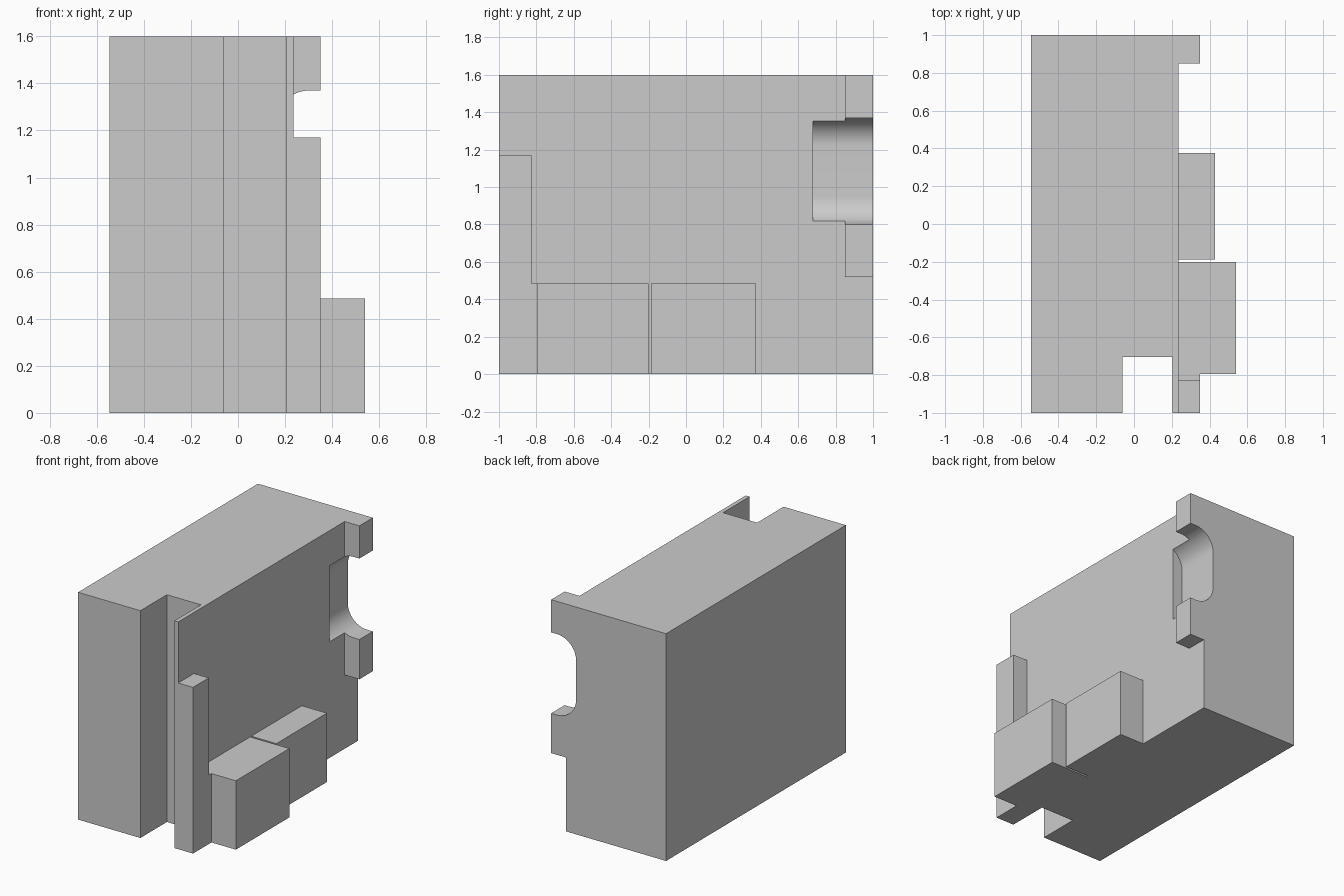
import bpy, bmesh, math

if "Cube" in bpy.data.objects:
    bpy.data.objects.remove(bpy.data.objects["Cube"])

grey = bpy.data.materials.new("light_grey")
grey.diffuse_color = (0.6, 0.6, 0.6, 1)
grey.use_nodes = True
grey.node_tree.nodes["Principled BSDF"].inputs["Base Color"].default_value = grey.diffuse_color


def prism(name, outline, axis, start, end):
    """Extrude a closed outline along z (xy outline) or y (xz outline)."""
    place = (lambda a, b: (a, b, start)) if axis == "z" else (lambda a, b: (a, start, b))
    step = (0, 0, end - start) if axis == "z" else (0, end - start, 0)
    bm = bmesh.new()
    face = bm.faces.new([bm.verts.new(place(a, b)) for a, b in outline])
    ext = bmesh.ops.extrude_face_region(bm, geom=[face])
    bmesh.ops.translate(bm, vec=step, verts=[g for g in ext["geom"] if isinstance(g, bmesh.types.BMVert)])
    bmesh.ops.recalc_face_normals(bm, faces=bm.faces[:])
    mesh = bpy.data.meshes.new(name)
    bm.to_mesh(mesh)
    bm.free()
    mesh.materials.append(grey)
    ob = bpy.data.objects.new(name, mesh)
    bpy.context.collection.objects.link(ob)
    return ob


def box(name, x, y, z):
    return prism(name, [(x[0], y[0]), (x[1], y[0]), (x[1], y[1]), (x[0], y[1])], "z", *z)


def combine(target, tool, operation):
    mod = target.modifiers.new(tool.name, "BOOLEAN")
    mod.operation, mod.object, mod.solver = operation, tool, "EXACT"
    bpy.context.view_layer.objects.active = target
    bpy.ops.object.modifier_apply(modifier=mod.name)
    bpy.data.objects.remove(tool)


# Main block with the full-height front slot
housing = prism("housing", [(-.545, -1), (-.06, -1), (-.06, -.705), (.205, -.705), (.205, -1),
                            (.235, -1), (.235, 1), (-.545, 1)], "z", 0, 1.6)

# Raised parts on the right face: tall front strip with low step, two low blocks, rear rail
for name, x, y, z in [
    ("front_strip", (.22, .35), (-1, -.825), (0, 1.17)),
    ("strip_step", (.22, .35), (-.825, -.795), (0, .485)),
    ("large_block", (.22, .54), (-.795, -.2), (0, .485)),
    ("small_block", (.22, .43), (-.187, .375), (0, .485)),
    ("rear_rail", (.22, .35), (.85, 1), (.52, 1.6)),
]:
    combine(housing, box(name, x, y, z), "UNION")

# Rounded recess through the rear rail into the block
r, left, low, high, n = .15, .155, .80, 1.37, 16
arc = [(left + r - r * math.sin(t), high - r + r * math.cos(t))
       for t in (i * math.pi / 2 / n for i in range(n + 1))]
lower = [(x, low + high - z) for x, z in reversed(arc)]
recess = prism("recess_cutter", [(.5, high)] + arc + lower + [(.5, low)], "y", .68, 1.1)
combine(housing, recess, "DIFFERENCE")

# Smooth the recess curve, keep all corners sharp
bpy.ops.object.select_all(action="DESELECT")
housing.select_set(True)
bpy.context.view_layer.objects.active = housing
bpy.ops.object.shade_smooth_by_angle(angle=math.radians(30))
